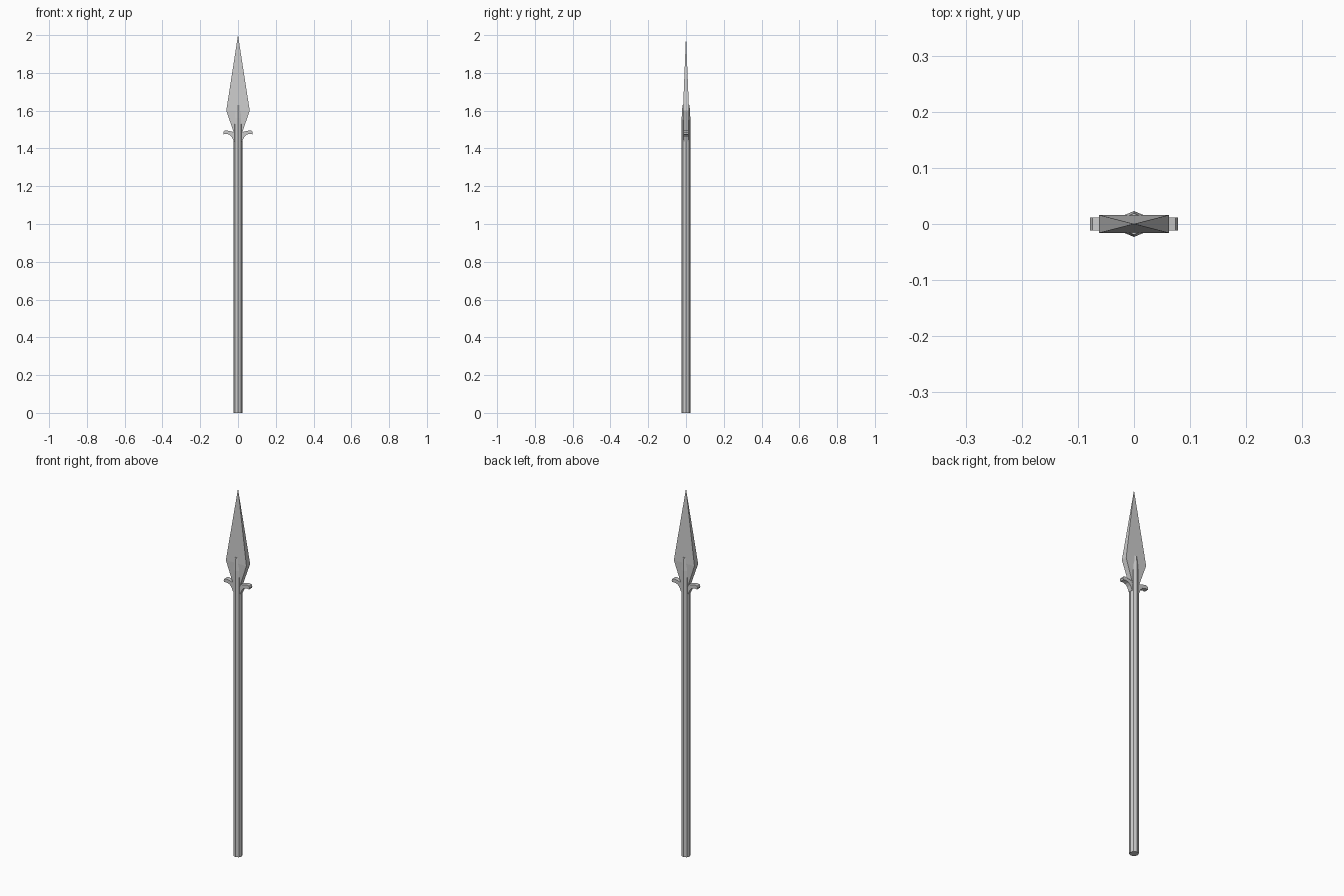
import bpy, bmesh
from math import cos, sin, pi

if "Cube" in bpy.data.objects:
    bpy.data.objects.remove(bpy.data.objects["Cube"])


def loft(name, rings, tip=None):
    """Bridge stacked rings of points; end in a tip point or a flat cap."""
    bm = bmesh.new()
    loops = [[bm.verts.new(p) for p in ring] for ring in rings]
    n = len(loops[0])
    for a, b in zip(loops, loops[1:]):
        for i in range(n):
            j = (i + 1) % n
            bm.faces.new((a[i], a[j], b[j], b[i]))
    bm.faces.new(loops[0][::-1])
    if tip:
        t = bm.verts.new(tip)
        for i in range(n):
            bm.faces.new((loops[-1][i], loops[-1][(i + 1) % n], t))
    else:
        bm.faces.new(loops[-1])
    bmesh.ops.recalc_face_normals(bm, faces=bm.faces)
    mesh = bpy.data.meshes.new(name)
    bm.to_mesh(mesh)
    bm.free()
    obj = bpy.data.objects.new(name, mesh)
    bpy.context.collection.objects.link(obj)
    return obj


def octagon(r, z):
    return [(r * cos(i * pi / 4), r * sin(i * pi / 4), z) for i in range(8)]


def rect(x, y, z):
    return [(-x, -y, z), (x, -y, z), (x, y, z), (-x, y, z)]


# Eight-sided shaft, narrowing where it grips the blade
loft("shaft", [octagon(0.023, 0), octagon(0.023, 1.56), octagon(0.019, 1.63)])

# Faceted blade: long pyramid above, short taper into the shaft below
loft("blade", [rect(0.014, 0.012, 1.46), rect(0.062, 0.016, 1.60)], tip=(0, 0, 2.0))

# Curved side lug, mirrored to the other side
profile = [(0.015, 1.485), (0.045, 1.492), (0.062, 1.496), (0.074, 1.493),
           (0.078, 1.484), (0.076, 1.475), (0.06, 1.477), (0.044, 1.472),
           (0.032, 1.46), (0.022, 1.437), (0.015, 1.437)]
lug = loft("side_lugs", [[(x, y, z) for x, z in profile] for y in (-0.012, 0.012)])
lug.modifiers.new("Mirror", 'MIRROR').use_axis = (True, False, False)
